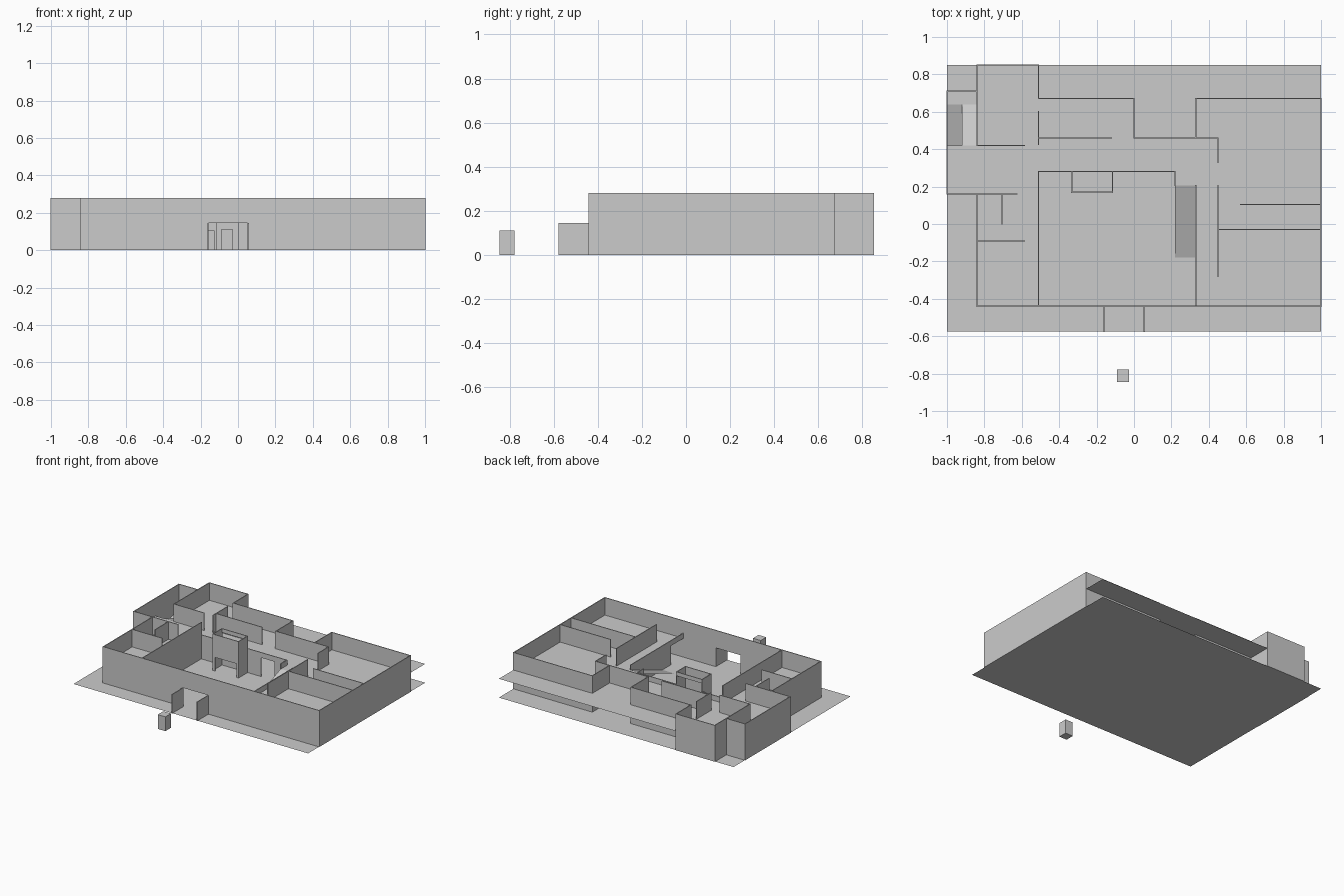
import bpy, bmesh

T = 0.003            # half wall thickness
F, R, H = 0.145, 0.185, 0.28   # upper floor, railing top, wall top


def finish(name, bm):
    me = bpy.data.meshes.new(name)
    bm.to_mesh(me)
    bm.free()
    bpy.context.collection.objects.link(bpy.data.objects.new(name, me))


def add_box(bm, x0, x1, y0, y1, z0, z1):
    vs = bmesh.ops.create_cube(bm, size=1)["verts"]
    for v in vs:
        v.co.x = x1 if v.co.x > 0 else x0
        v.co.y = y1 if v.co.y > 0 else y0
        v.co.z = z1 if v.co.z > 0 else z0


def walls(name, along_x, along_y, z0, z1):
    """along_x: (y, x0, x1) runs; along_y: (x, y0, y1) runs"""
    bm = bmesh.new()
    for y, a, b in along_x:
        add_box(bm, a - T, b + T, y - T, y + T, z0, z1)
    for x, a, b in along_y:
        add_box(bm, x - T, x + T, a - T, b + T, z0, z1)
    finish(name, bm)


def sheets(name, rects):
    """rects: (x0, x1, y0, y1, z at y0, z at y1)"""
    bm = bmesh.new()
    for x0, x1, y0, y1, za, zb in rects:
        bm.faces.new([bm.verts.new(p) for p in
                      ((x0, y0, za), (x1, y0, za), (x1, y1, zb), (x0, y1, zb))])
    finish(name, bm)


# Ground and upper floor around the open hall
sheets("ground_floor", [(-1, 1, -0.575, 0.85, 0, 0)])
sheets("upper_floor", [(x0, x1, y0, y1, F, F) for x0, x1, y0, y1 in (
    (-0.84, -0.51, -0.44, 0.85), (-0.51, 0.33, 0.28, 0.85),
    (0.22, 0.33, 0.205, 0.28), (0.33, 1, -0.44, 0.85),
    (-1, -0.84, 0.16, 0.42))])

# Stair ramps
sheets("hall_stair", [(0.22, 0.33, -0.18, 0.205, 0, F)])
sheets("side_stair", [(-1, -0.92, 0.42, 0.64, 0, F / 2),
                      (-1, -0.84, 0.64, 0.71, F / 2, F / 2),
                      (-0.92, -0.84, 0.42, 0.64, F, F / 2)])

# Outer walls, both storeys
walls("outer_walls",
      [(-0.44, -0.84, -0.16), (-0.44, 0.055, 1), (0.16, -1, -0.84),
       (0.71, -1, -0.84), (0.85, -0.84, -0.51), (0.67, -0.51, 0),
       (0.46, 0, 0.33), (0.67, 0.33, 1)],
      [(-0.84, -0.44, 0.16), (-1, 0.16, 0.71), (-0.84, 0.42, 0.85),
       (-0.51, 0.67, 0.85), (0, 0.46, 0.67), (0.33, 0.46, 0.67),
       (1, -0.44, 0.67), (-0.51, -0.44, 0.28)], 0, H)
walls("entrance_lintel", [(-0.44, -0.16, 0.055)], [], F, H)
walls("porch_walls", [], [(-0.16, -0.575, -0.44), (0.055, -0.575, -0.44)], 0, F)

# Upper storey partitions
walls("upper_partitions",
      [(0.46, -0.51, -0.12), (0.46, 0.33, 0.45), (0.42, -0.84, -0.585),
       (0.16, -0.84, -0.625), (-0.09, -0.84, -0.585),
       (0.105, 0.57, 1), (-0.03, 0.45, 1)],
      [(-0.51, 0.425, 0.6), (0.45, 0.33, 0.46), (0.45, -0.28, 0.205),
       (-0.705, 0, 0.16)], F, H)

# Lower walls around the hall
walls("hall_walls", [(0.28, -0.51, 0), (0.28, 0.12, 0.22)],
      [(0.33, -0.28, 0.205)], 0, F)

# Gallery railings
walls("gallery_railing", [(0.28, -0.51, -0.33), (0.28, -0.115, 0.22)],
      [(0.33, -0.44, 0.205), (0.22, 0.205, 0.28)], F, R)

# Lift shaft with door opening
walls("lift_sides", [], [(-0.333, 0.17, 0.28), (-0.115, 0.17, 0.28)], 0, H)
walls("lift_front_top", [(0.17, -0.333, -0.115)], [], 0.105, H)
walls("lift_front_jambs", [(0.17, -0.333, -0.315), (0.17, -0.125, -0.115)], [], 0, 0.105)
walls("lift_back_top", [(0.28, -0.333, -0.115)], [], F + 0.105, H)

# Small box standing outside the entrance
bm = bmesh.new()
add_box(bm, -0.092, -0.027, -0.845, -0.778, 0, 0.11)
finish("outside_box", bm)
